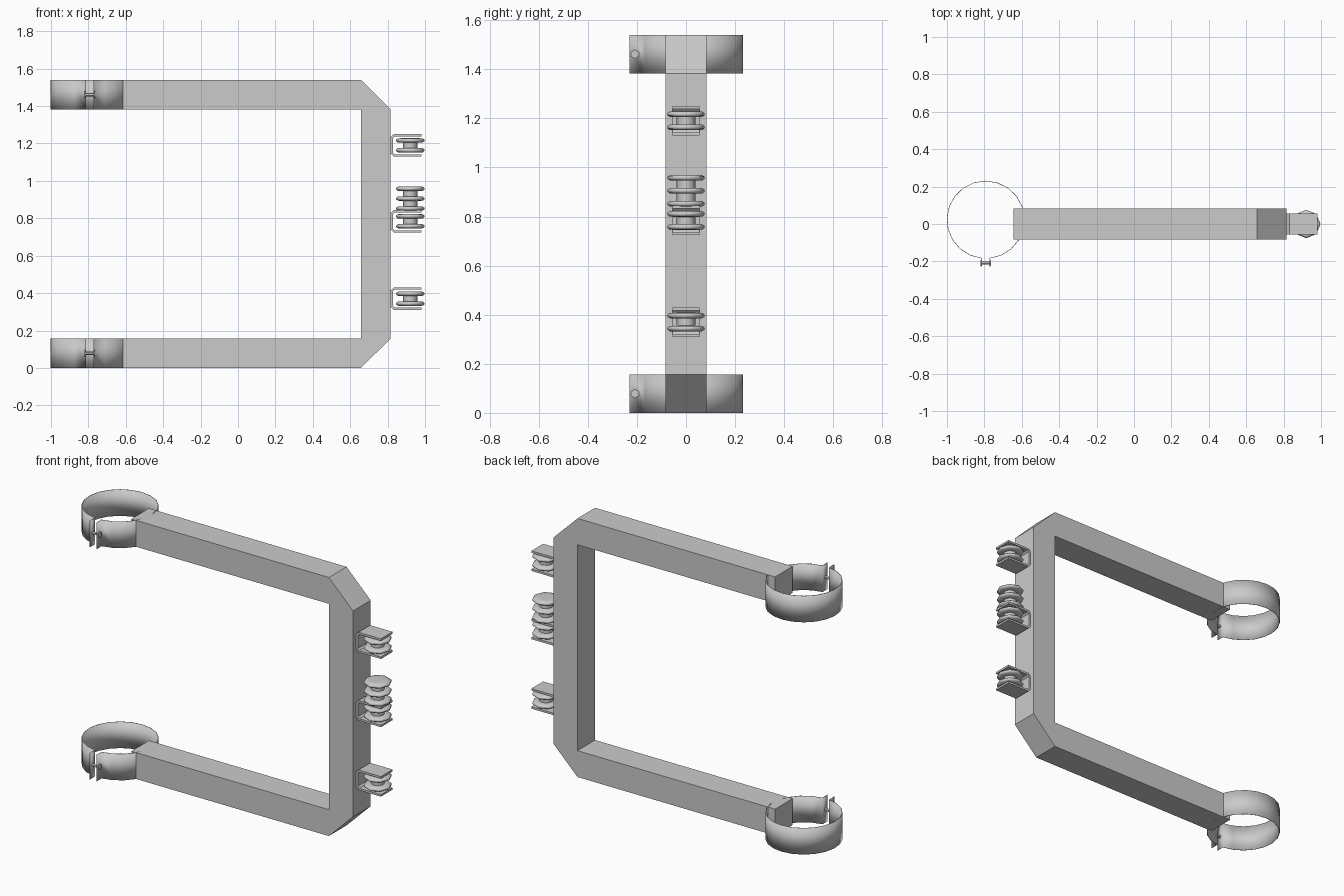
import bpy, bmesh, math
from mathutils import Matrix, Vector

cube = bpy.data.objects.get("Cube")
if cube:
    bpy.data.objects.remove(cube, do_unlink=True)

steel = bpy.data.materials.new("galvanised_grey")
steel.use_nodes = True
GREY = (0.6, 0.6, 0.6, 1)
steel.diffuse_color = GREY
steel.node_tree.nodes["Principled BSDF"].inputs["Base Color"].default_value = GREY


def finish(name, bm, smooth=None):
    bmesh.ops.recalc_face_normals(bm, faces=bm.faces)
    mesh = bpy.data.meshes.new(name)
    bm.to_mesh(mesh)
    bm.free()
    mesh.materials.append(steel)
    ob = bpy.data.objects.new(name, mesh)
    bpy.context.collection.objects.link(ob)
    if smooth:
        bpy.ops.object.select_all(action='DESELECT')
        ob.select_set(True)
        bpy.context.view_layer.objects.active = ob
        bpy.ops.object.shade_smooth_by_angle(angle=math.radians(smooth))
    return ob


def extrude_profile(name, points, half_y):
    """Extrude an x-z outline symmetrically along y."""
    bm = bmesh.new()
    face = bm.faces.new([bm.verts.new((x, -half_y, z)) for x, z in points])
    out = bmesh.ops.extrude_face_region(bm, geom=[face])
    moved = [v for v in out["geom"] if isinstance(v, bmesh.types.BMVert)]
    bmesh.ops.translate(bm, verts=moved, vec=(0, 2 * half_y, 0))
    return finish(name, bm)


def lathe(name, profile, centre, sides, smooth):
    """Spin an r-z profile around a vertical axis."""
    bm = bmesh.new()
    verts = [bm.verts.new((r, 0, z)) for r, z in profile]
    edges = [bm.edges.new(pair) for pair in zip(verts, verts[1:])]
    bmesh.ops.spin(bm, geom=verts + edges, cent=(0, 0, 0), axis=(0, 0, 1),
                   angle=math.tau, steps=sides)
    bmesh.ops.remove_doubles(bm, verts=bm.verts, dist=0.0005)
    bmesh.ops.translate(bm, verts=bm.verts, vec=centre)
    return finish(name, bm, smooth)


# C-shaped frame with chamfered outer corners
HEIGHT, BAR, END, INNER, OUTER = 1.54, 0.157, -0.645, 0.657, 0.816
lower = [(END, BAR), (END, 0), (INNER, 0), (OUTER, BAR)]
upper = [(x, HEIGHT - z) for x, z in reversed(lower)]
inside = [(INNER, HEIGHT - BAR), (INNER, BAR)]
extrude_profile("frame", lower + upper + inside, 0.083)

# Pole clamps: split band with two lugs and a bolt
CX, CY, R, GAP = -0.793, 0.023, 0.207, 0.022


def clamp(label, z0):
    start = math.asin(GAP / R)
    steps = 20
    path = [(CX - GAP, -0.23)]
    for i in range(steps + 1):
        a = -math.pi / 2 - start - i * (math.tau - 2 * start) / steps
        path.append((CX + R * math.cos(a), CY + R * math.sin(a)))
    path.append((CX + GAP, -0.23))
    bm = bmesh.new()
    rows = [[bm.verts.new((x, y, z)) for x, y in path] for z in (z0, z0 + BAR)]
    for i in range(len(path) - 1):
        bm.faces.new((rows[0][i], rows[0][i + 1], rows[1][i + 1], rows[1][i]))
    band = finish(label + "_clamp_band", bm, 30)
    solid = band.modifiers.new("thickness", 'SOLIDIFY')
    solid.thickness = 0.003
    solid.offset = 0

    bm = bmesh.new()
    for dx, radius, length in ((0, 0.009, 0.05), (-0.026, 0.018, 0.006), (0.026, 0.018, 0.006)):
        place = Matrix.Translation(Vector((CX + dx, -0.208, z0 + BAR / 2)))
        bmesh.ops.create_cone(bm, cap_ends=True, segments=6, radius1=radius,
                              radius2=radius, depth=length,
                              matrix=place @ Matrix.Rotation(math.pi / 2, 4, 'Y')
                              @ Matrix.Rotation(math.pi / 6, 4, 'Z'))
    finish(label + "_clamp_bolt", bm)


clamp("lower", 0)
clamp("upper", HEIGHT - BAR)

# Insulators: ribbed spools
AXIS, PITCH = 0.921, 0.053


def insulator(name, z, ribs):
    rib = [(0.038, -0.012), (0.066, -0.011), (0.076, -0.004),
           (0.076, 0.004), (0.066, 0.011), (0.038, 0.012)]
    profile = [(0, -0.012)]
    for i in range(ribs):
        profile += [(r, h + i * PITCH) for r, h in rib]
    profile.append((0, 0.012 + (ribs - 1) * PITCH))
    lathe(name, profile, (AXIS, 0, z), 8, 60)


# U brackets, open outward, each holding a spool
BACK, TIP, HALF, T, CUT = 0.816, 0.98, 0.06, 0.012, 0.016
for label, z in (("lower", 0.37), ("middle", 0.784), ("upper", 1.19)):
    half = [(TIP, HALF - T), (TIP, HALF), (BACK + CUT, HALF), (BACK, HALF - CUT)]
    inner = [(BACK + T, HALF - CUT - T / 2), (BACK + CUT + T / 2, HALF - T)]
    outline = half + [(x, -h) for x, h in reversed(half)]
    outline += [(x, -h) for x, h in reversed(inner)] + inner
    extrude_profile(label + "_bracket", [(x, z + h) for x, h in outline], 0.055)
    insulator(label + "_insulator", z - PITCH / 2, 2)

# Standing insulator on the middle bracket
insulator("standing_insulator", 0.852, 3)
